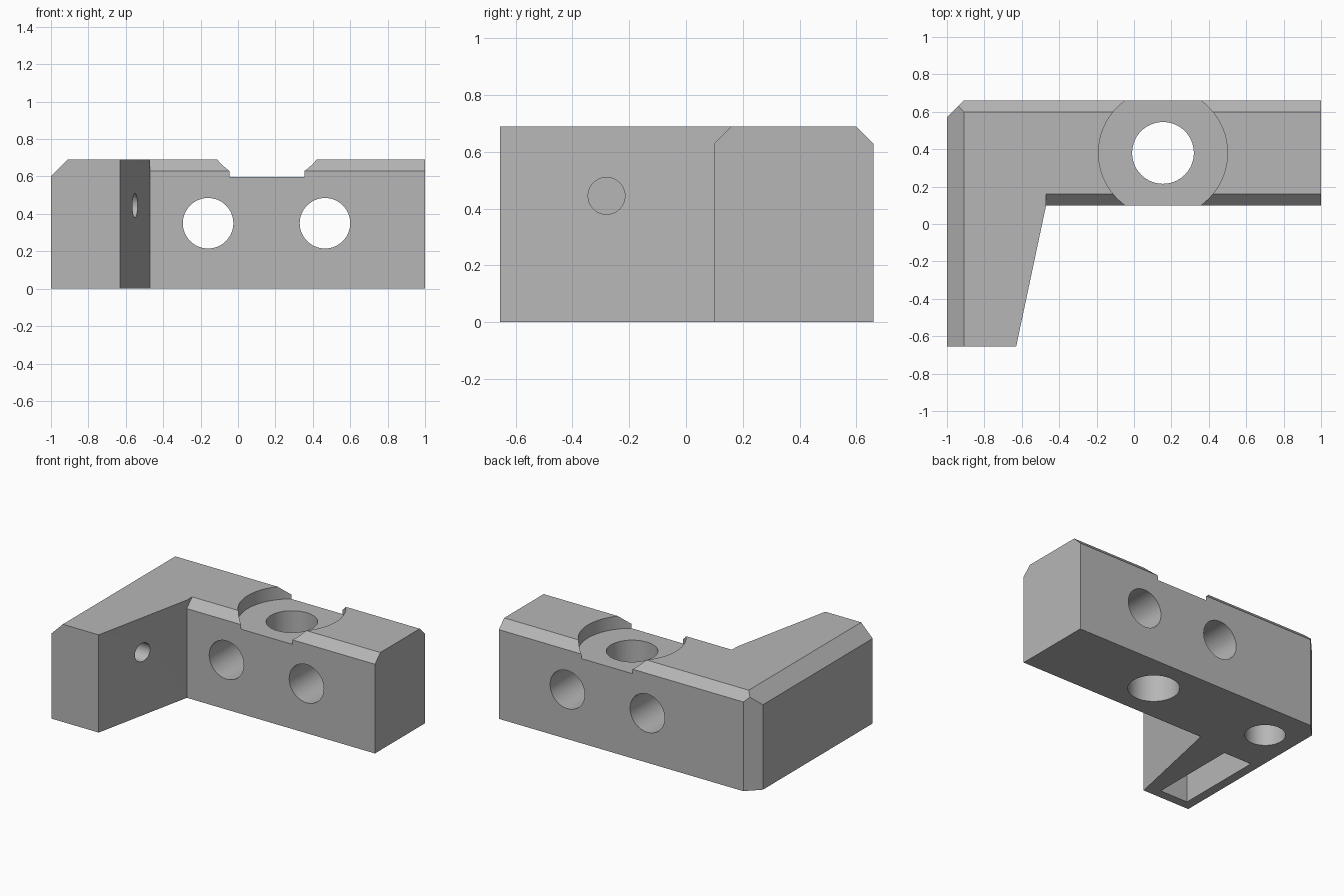
import bpy, bmesh
from math import pi
from mathutils import Matrix, Vector

if "Cube" in bpy.data.objects:
    bpy.data.objects.remove(bpy.data.objects["Cube"], do_unlink=True)

HEIGHT = 0.69

grey = bpy.data.materials.new("plain_grey")
grey.use_nodes = True
colour = (0.47, 0.47, 0.47, 1)
grey.diffuse_color = colour
grey.node_tree.nodes["Principled BSDF"].inputs["Base Color"].default_value = colour


def add_object(name, bm):
    bmesh.ops.recalc_face_normals(bm, faces=bm.faces)
    mesh = bpy.data.meshes.new(name)
    bm.to_mesh(mesh)
    bm.free()
    mesh.materials.append(grey)
    obj = bpy.data.objects.new(name, mesh)
    bpy.context.collection.objects.link(obj)
    return obj


def prism(points, direction):
    """Extrude a flat outline along a direction."""
    bm = bmesh.new()
    face = bm.faces.new([bm.verts.new(p) for p in points])
    new = bmesh.ops.extrude_face_region(bm, geom=[face])["geom"]
    bmesh.ops.translate(bm, vec=direction,
                        verts=[v for v in new if isinstance(v, bmesh.types.BMVert)])
    return bm


def cylinder(name, centre, radius, depth, axis="Z"):
    turn = {"X": Matrix.Rotation(pi / 2, 4, "Y"),
            "Y": Matrix.Rotation(pi / 2, 4, "X"),
            "Z": Matrix()}[axis]
    bm = bmesh.new()
    bmesh.ops.create_cone(bm, cap_ends=True, segments=64, radius1=radius,
                          radius2=radius, depth=depth,
                          matrix=Matrix.Translation(centre) @ turn)
    return add_object(name, bm)


# L-shaped body with a tapering arm and a clipped rear corner
outline = [(-1, -0.655), (-0.63, -0.655), (-0.47, 0.1), (1, 0.1),
           (1, 0.66), (-0.91, 0.66), (-1, 0.57)]
bm = prism([(x, y, 0) for x, y in outline], (0, 0, HEIGHT))

# Top chamfers along the outer side and the rear
for point, normal in (((-0.91, 0, HEIGHT), (-1, 0, 1)),
                      ((0, 0.6, HEIGHT), (0, 1, 1))):
    bmesh.ops.bisect_plane(bm, geom=bm.verts[:] + bm.edges[:] + bm.faces[:],
                           plane_co=point, plane_no=Vector(normal).normalized(),
                           clear_outer=True)
    bmesh.ops.holes_fill(bm, edges=[e for e in bm.edges if e.is_boundary])
body = add_object("bracket_body", bm)

# Chamfer on the inner top edge of the bar
wedge = [(-0.47, 0.0, 0.53), (-0.47, 0.26, 0.79), (-0.47, 0.0, 0.79)]
cutters = [add_object("chamfer_cutter", prism(wedge, (1.6, 0, 0)))]

# Round seat and vertical through hole
cutters.append(cylinder("seat_cutter", (0.155, 0.38, 0.798), 0.345, 0.4))
cutters.append(cylinder("main_hole_cutter", (0.155, 0.38, 0.4), 0.165, 1.2))

# Two cross holes through the bar
for x in (-0.16, 0.465):
    cutters.append(cylinder("cross_hole_cutter", (x, 0.38, 0.35), 0.135, 0.8, "Y"))

# Blind hole under the corner
cutters.append(cylinder("corner_hole_cutter", (-0.77, 0.38, 0.235), 0.13, 0.67))

# Pocket under the arm, with a small side hole opening into it
pocket = [(-0.935, -0.59, -0.1), (-0.717, -0.59, -0.1),
          (-0.717, 0.04, -0.1), (-0.935, 0.04, -0.1)]
cutters.append(add_object("pocket_cutter", prism(pocket, (0, 0, 0.67))))
cutters.append(cylinder("side_hole_cutter", (-0.6, -0.28, 0.445), 0.065, 0.4, "X"))

for cutter in cutters:
    cutter.hide_render = True
    mod = body.modifiers.new(cutter.name, "BOOLEAN")
    mod.operation = "DIFFERENCE"
    mod.solver = "EXACT"
    mod.object = cutter

# Bake the cuts and drop the cutters
bpy.context.view_layer.update()
graph = bpy.context.evaluated_depsgraph_get()
result = bpy.data.meshes.new_from_object(body.evaluated_get(graph))
body.modifiers.clear()
body.data = result
for cutter in cutters:
    bpy.data.objects.remove(cutter, do_unlink=True)

bpy.ops.object.select_all(action="DESELECT")
body.select_set(True)
bpy.context.view_layer.objects.active = body
bpy.ops.object.shade_smooth_by_angle(angle=pi / 6)
